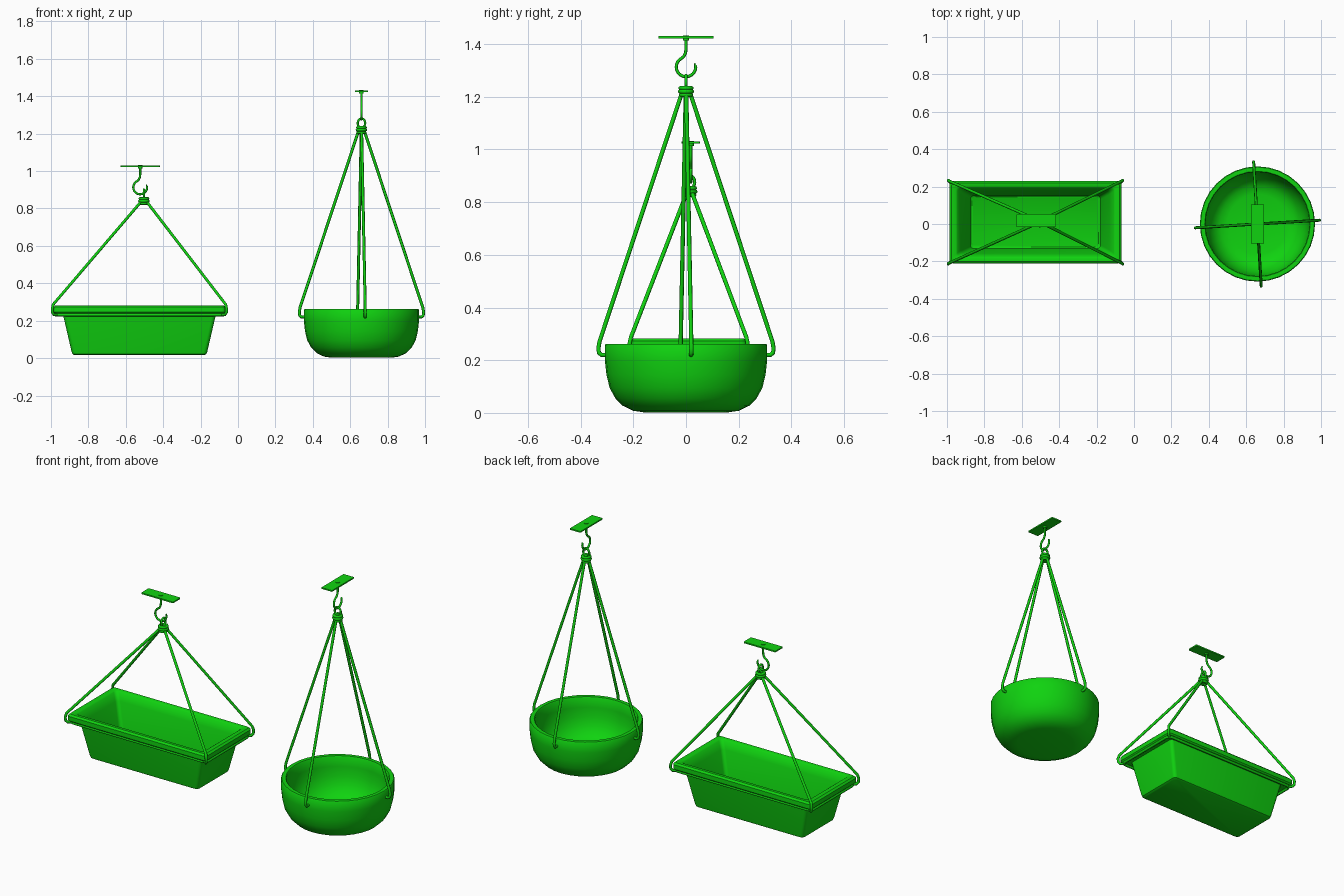
import bpy
import bmesh
from math import sin, cos, pi, radians
from mathutils import Vector

if "Cube" in bpy.data.objects:
    bpy.data.objects.remove(bpy.data.objects["Cube"], do_unlink=True)

GREEN = (0.005, 0.65, 0.005, 1)
green = bpy.data.materials.new("leaf_green")
green.use_nodes = True
green.diffuse_color = GREEN
green.node_tree.nodes["Principled BSDF"].inputs["Base Color"].default_value = GREEN

ROPE = 0.008


def add_mesh(name, mesh, angle=35):
    mesh.materials.clear()
    mesh.materials.append(green)
    obj = bpy.data.objects.new(name, mesh)
    bpy.context.collection.objects.link(obj)
    bpy.ops.object.select_all(action='DESELECT')
    obj.select_set(True)
    bpy.context.view_layer.objects.active = obj
    bpy.ops.object.shade_smooth_by_angle(angle=radians(angle))
    return obj


def tube(name, points, radius, closed=False):
    """Round bar swept along a path, turned into a mesh."""
    curve = bpy.data.curves.new(name, 'CURVE')
    curve.dimensions = '3D'
    curve.bevel_depth = radius
    curve.bevel_resolution = 2
    curve.use_fill_caps = True
    spline = curve.splines.new('POLY')
    spline.points.add(len(points) - 1)
    for p, co in zip(spline.points, points):
        p.co = (*co, 1)
    spline.use_cyclic_u = closed
    helper = bpy.data.objects.new(name + "_path", curve)
    mesh = bpy.data.meshes.new_from_object(helper)
    bpy.data.objects.remove(helper)
    return add_mesh(name, mesh, 60)


def skin(name, loops, angle=35):
    """Surface through a stack of closed loops, capped at both ends."""
    bm = bmesh.new()
    rings = [[bm.verts.new(p) for p in loop] for loop in loops]
    n = len(rings[0])
    for a, b in zip(rings, rings[1:]):
        for i in range(n):
            j = (i + 1) % n
            bm.faces.new((a[i], a[j], b[j], b[i]))
    bm.faces.new(rings[0][::-1])
    bm.faces.new(rings[-1])
    bmesh.ops.recalc_face_normals(bm, faces=bm.faces)
    mesh = bpy.data.meshes.new(name)
    bm.to_mesh(mesh)
    bm.free()
    return add_mesh(name, mesh, angle)


def circle(center, radius, z, n=32):
    return [(center.x + radius * cos(2 * pi * i / n),
             center.y + radius * sin(2 * pi * i / n), z) for i in range(n)]


def rounded_rect(center, hx, hy, z, r=0.02, steps=4):
    pts = []
    for k, (sx, sy) in enumerate(((1, 1), (-1, 1), (-1, -1), (1, -1))):
        for i in range(steps + 1):
            a = (k + i / steps) * pi / 2
            pts.append((center.x + sx * (hx - r) + r * cos(a),
                        center.y + sy * (hy - r) + r * sin(a), z))
    return pts


def hanger(prefix, top, knot, along):
    """Ceiling plate, hook, eye ring and rope wraps; the hook lies along a direction."""
    along = Vector(along)
    up = Vector((0, 0, 1))
    across = up.cross(along)
    # ceiling plate with screw head and collar
    half = [abs(c) for c in along * 0.105 + across * 0.035]
    skin(prefix + "_ceiling_plate",
         [rounded_rect(top, half[0], half[1], top.z + dz, 0.004, 2) for dz in (-0.008, 0)])
    skin(prefix + "_plate_screw", [circle(top, 0.012, top.z + dz, 12) for dz in (-0.016, 0.003)])
    # hook
    path = [(0, 0), (0, -0.05), (-0.002, -0.065), (-0.01, -0.079)]
    for i in range(17):
        a = radians(135 + i * 15)
        path.append((0.037 * cos(a), -0.117 + 0.037 * sin(a)))
    path.append((0.037, -0.107))
    tube(prefix + "_hook", [top + along * u + up * v for u, v in path], 0.006)
    # eye ring above the knot
    eye = knot + up * 0.036
    tube(prefix + "_eye_ring",
         [eye + across * (0.02 * cos(i * pi / 10)) + up * (0.025 * sin(i * pi / 10))
          for i in range(20)], 0.006, True)
    # rope wraps
    for i, r in enumerate((0.019, 0.023, 0.021)):
        tube(prefix + "_rope_wrap_%d" % (i + 1),
             circle(knot, r, knot.z + (i - 1) * 0.013, 20), ROPE, True)
    skin(prefix + "_knot_core", [circle(knot, 0.018, knot.z + dz, 16) for dz in (-0.016, 0.016)])


# Round bowl
bowl = Vector((0.66, 0, 0))
bowl_profile = [(0.16, 0.002), (0.20, 0.008), (0.24, 0.027), (0.268, 0.055), (0.29, 0.095),
                (0.302, 0.145), (0.308, 0.2), (0.308, 0.257), (0.304, 0.262),
                (0.282, 0.262), (0.278, 0.257), (0.277, 0.2), (0.27, 0.145), (0.255, 0.1),
                (0.23, 0.062), (0.2, 0.04), (0.16, 0.03)]
skin("round_bowl", [circle(bowl, r, z) for r, z in bowl_profile], 50)

bowl_knot = bowl + Vector((0, 0, 1.22))
hanger("bowl", bowl + Vector((0, 0, 1.43)), bowl_knot, (0, 1, 0))
for k in range(4):
    a = radians(3.5 + 90 * k)
    rope_path = [(0.012, 1.225), (0.329, 0.27), (0.333, 0.245), (0.331, 0.228),
                 (0.322, 0.22), (0.295, 0.22)]
    tube("bowl_rope_%d" % (k + 1),
         [bowl + Vector((r * cos(a), r * sin(a), z)) for r, z in rope_path], ROPE)

# Rectangular trough with a thick rim
trough = Vector((-0.527, 0.01, 0))
trough_profile = [(0.348, 0.14, 0.016), (0.358, 0.15, 0.022), (0.363, 0.153, 0.035),
                  (0.41, 0.18, 0.238), (0.452, 0.212, 0.238), (0.46, 0.22, 0.246),
                  (0.46, 0.22, 0.272), (0.45, 0.21, 0.282), (0.425, 0.192, 0.282),
                  (0.417, 0.184, 0.276), (0.395, 0.168, 0.232), (0.348, 0.142, 0.04),
                  (0.338, 0.134, 0.032)]
skin("planter_trough", [rounded_rect(trough, *p) for p in trough_profile])

trough_knot = Vector((-0.503, 0.013, 0.84))
hanger("trough", Vector((-0.523, 0.018, 1.03)), trough_knot, (1, 0, 0))

# Rope running round the trough under the rim, and the four corner ropes
tube("trough_rope_loop", rounded_rect(trough, 0.45, 0.205, 0.231, 0.025), ROPE, True)
for sx, side in ((-1, "right"), (1, "left")):
    for sy, end in ((-1, "front"), (1, "back")):
        corner_path = [(0.461, 0.219, 0.287), (0.466, 0.224, 0.265), (0.466, 0.222, 0.245),
                       (0.458, 0.215, 0.233), (0.435, 0.195, 0.231)]
        start = trough_knot + Vector((sx * 0.012, sy * 0.008, 0))
        tube("trough_rope_%s_%s" % (end, side),
             [start] + [trough + Vector((sx * x, sy * y, z)) for x, y, z in corner_path], ROPE)
